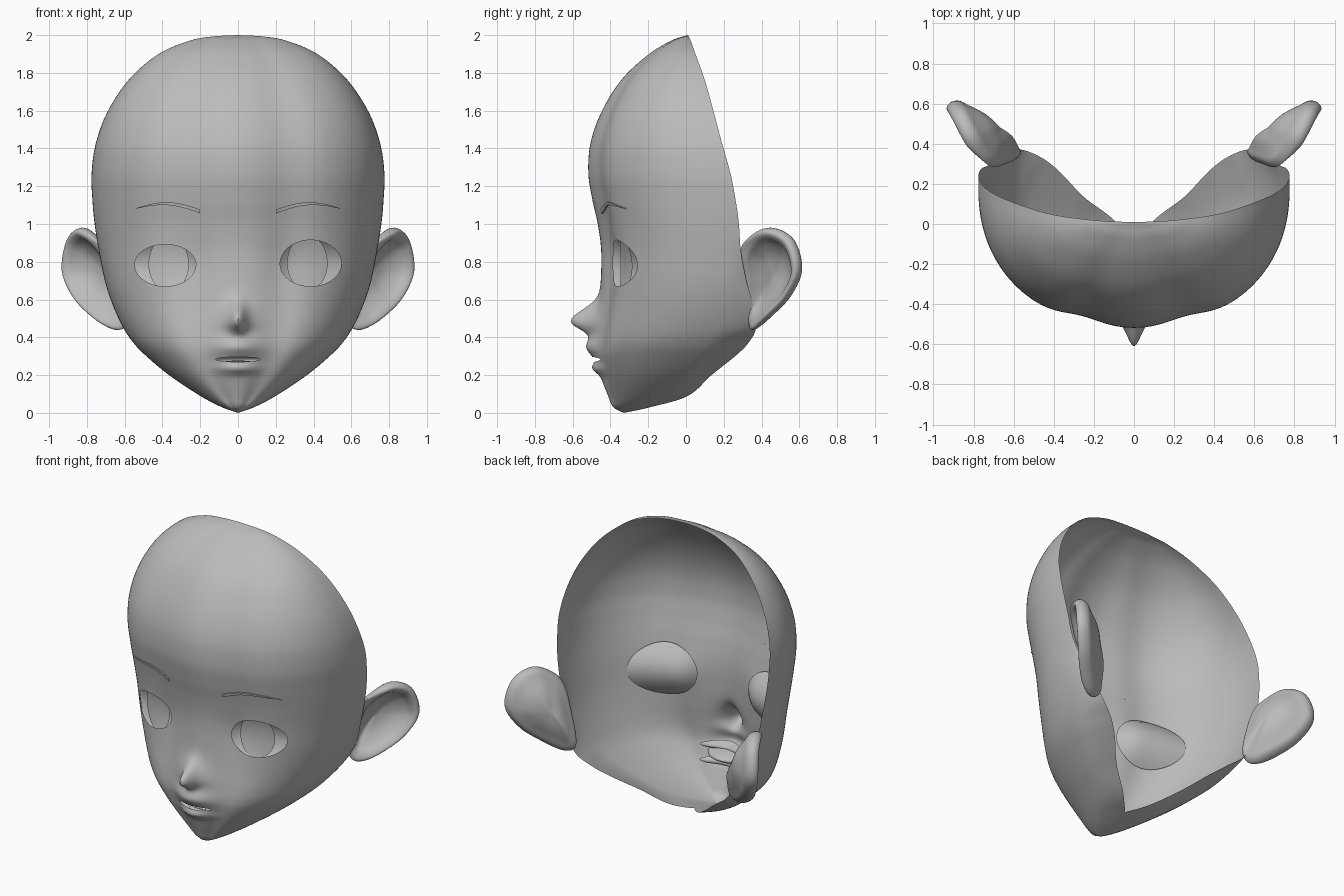
import bpy, bmesh, math
from mathutils import Vector

cube = bpy.data.objects.get("Cube")
if cube:
    bpy.data.objects.remove(cube, do_unlink=True)

grey = bpy.data.materials.new("plain_grey")
grey.use_nodes = True
grey.diffuse_color = (0.5, 0.5, 0.5, 1)
grey.node_tree.nodes["Principled BSDF"].inputs["Base Color"].default_value = (0.5, 0.5, 0.5, 1)

# Head sections: height, half width, front y, widest y, rim y, rim half width
SECTIONS = [
    (0, 0, -.33, -.33, -.33, 0),
    (.03, .085, -.385, -.25, -.19, -.07),
    (.09, .2, -.413, -.14, .01, .09),
    (.2, .365, -.455, -.02, .135, .25),
    (.3, .485, -.485, .06, .26, .37),
    (.37, .553, -.49, .1, .33, .46),
    (.45, .607, -.482, .14, .37, .56),
    (.57, .663, -.463, .17, .355, .63),
    (.7, .705, -.452, .19, .32, .68),
    (.86, .737, -.45, .2, .29, .73),
    (1, .759, -.468, .2, .28, .755),
    (1.13, .771, -.497, .195, .262, .77),
    (1.27, .775, -.518, .175, .235, .775),
    (1.43, .752, -.506, .14, .19, .752),
    (1.6, .688, -.445, .1, .145, .688),
    (1.77, .573, -.337, .06, .097, .573),
    (1.9, .42, -.195, .03, .05, .42),
    (1.97, .258, -.08, .015, .025, .258),
    (1.993, .13, -.015, .012, .014, .13),
    (2, 0, .01, .01, .01, 0),
]


def spline(points, t, closed=False):
    """Smooth curve through points, t counted in points."""
    n = len(points)
    i = int(t) if closed else min(int(t), n - 2)
    f = t - i
    pick = (lambda k: points[k % n]) if closed else (lambda k: points[max(0, min(n - 1, k))])
    quad = zip(pick(i - 1), pick(i), pick(i + 1), pick(i + 2))
    return [b + f / 2 * (c - a + f * (2 * a - 5 * b + 4 * c - d + f * (3 * (b - c) + d - a)))
            for a, b, c, d in quad]


def bell(v, centre, size):
    return math.exp(-((v - centre) / size) ** 2)


def front_y(x, z, w, front, side):
    """Front half of a section: boxy cheeks, flatter brow, nose, lips, sockets."""
    q = min(1, abs(x) / w) if w > 0 else 0
    arc = (1 - q ** 2.2) ** (1 / 2.2) - .045 * bell(q, .34, .18)
    nose = (.085 * bell(x, 0, .04) + .05 * bell(x, 0, .085)) \
        * bell(z, .487, .085 if z > .487 else .06)
    lips = .038 * bell(x, 0, .11) * bell(z, .35, .05) + .03 * bell(x, 0, .1) * bell(z, .235, .03)
    socket = .012 * bell(abs(x), .23, .09) * bell(z, .79, .14)
    return side - (side - front) * arc + socket - nose - lips


def face_y(x, z):
    """Front surface of the face at x, z."""
    low, high = 0, len(SECTIONS) - 1
    for _ in range(24):
        mid = (low + high) / 2
        if spline(SECTIONS, mid)[0] < z:
            low = mid
        else:
            high = mid
    return front_y(x, z, *spline(SECTIONS, low)[1:4])


def finish(name, bm):
    mesh = bpy.data.meshes.new(name)
    bm.to_mesh(mesh)
    bm.free()
    mesh.materials.append(grey)
    mesh.shade_smooth()
    mesh.set_sharp_from_angle(angle=math.radians(60))
    obj = bpy.data.objects.new(name, mesh)
    bpy.context.collection.objects.link(obj)


def grid(rows, wrap=False):
    """Skin a list of equal rows of points."""
    bm = bmesh.new()
    verts = [[bm.verts.new(p) for p in row] for row in rows]
    for a, b in zip(verts, verts[1:]):
        n = len(a)
        for j in range(n if wrap else n - 1):
            k = (j + 1) % n
            bm.faces.new((a[j], a[k], b[k], b[j]))
    bmesh.ops.remove_doubles(bm, verts=bm.verts, dist=.0005)
    return bm


# Openings: centre x, centre z, half width, height above, height below
EYES = {"left": (.385, .79, .162, .125, .12), "right": (-.385, .785, .162, .107, .115)}
MOUTH = (0, .284, .12, .012, .014)


def radius(shape, x, z):
    cx, cz, rx, up, down = shape
    return math.hypot((x - cx) / rx, (z - cz) / (up if z > cz else down))


# Head shell, open at the back
HALF, STEPS, TURN = 90, 10, .8


def head_point(t, u):
    z, w, front, side, rim, rim_w = spline(SECTIONS, t)
    a = abs(u)
    if a <= TURN:
        x = w * math.sin(a / TURN * math.pi / 2)
        y = front_y(x, z, w, front, side)
    else:
        f = (a - TURN) / (1 - TURN)
        x, y = w - (w - max(0, rim_w)) * f * f, side + (rim - side) * f
    return math.copysign(x, u), y, z


total = (len(SECTIONS) - 1) * STEPS
head = grid([[head_point(i / STEPS, j / HALF) for j in range(-HALF, HALF + 1)]
             for i in range(total + 1)])

# Cut the openings and pull their edges onto a clean outline
for shape in (*EYES.values(), MOUTH):
    inside = []
    for f in head.faces:
        c = f.calc_center_median()
        if c.y < -.1 and radius(shape, c.x, c.z) < 1:
            inside.append(f)
    bmesh.ops.delete(head, geom=inside, context="FACES")
    for v in head.verts:
        r = radius(shape, v.co.x, v.co.z)
        if v.is_boundary and v.co.y < -.1 and .3 < r < 1.8:
            x = shape[0] + (v.co.x - shape[0]) / r
            z = shape[1] + (v.co.z - shape[1]) / r
            v.co = (x, face_y(x, z), z)
finish("head_shell", head)


def patch(name, shape, offset, bulge, rings=10, around=48):
    """Curved plate that follows the face, set back by offset and bulge."""
    cx, cz, rx, up, down = shape
    rows = []
    for i in range(rings + 1):
        r = 1 - i / rings
        row = []
        for k in range(around):
            a = 2 * math.pi * k / around
            s = math.sin(a)
            x, z = cx + r * rx * math.cos(a), cz + r * s * (up if s > 0 else down)
            row.append((x, face_y(x, z) + offset + bulge * (1 - r * r), z))
        rows.append(row)
    finish(name, grid(rows, wrap=True))


# Eyes: hollow bowls behind the openings, each with an iris
for side, (cx, cz, rx, up, down) in EYES.items():
    patch(side + "_eye_bowl", (cx, cz, rx * 1.22, .17, .17), .012, .085)
    iris_x = cx - math.copysign(.018, cx)
    patch(side + "_iris", (iris_x, cz, .107, .15, .14), .032, .015)

# Mouth interior: pocket, teeth and tongue
patch("mouth_pocket", (0, .28, .135, .05, .06), .02, .12)
patch("upper_teeth", (0, .325, .17, .03, .025), .05, .03)
patch("lower_teeth", (0, .235, .16, .025, .025), .05, .03)
patch("tongue", (0, .265, .09, .012, .025), .05, .03)

# Eyebrows: thin tapering strips standing on the skin
for side, sign in (("left", 1), ("right", -1)):
    rows = [[], [], [], []]
    for i in range(25):
        s = i / 24
        x = sign * (.2 + .345 * s)
        z = 1.066 + .015 * s + .034 * math.sin(math.pi * s)
        half = .001 + .009 * (1 - s * s)
        for row, edge, lift in zip(rows, (-half, -half, half, half), (0, .009, .009, 0)):
            row.append((x, face_y(x, z + edge) - lift, z + edge))
    finish(side + "_eyebrow", grid(rows if sign > 0 else rows[::-1]))

# Ears: an outline skinned through a rolled rim and a deep hollow
EAR = [(.71, .285, .85), (.77, .34, .935), (.833, .445, .98), (.893, .56, .92), (.917, .605, .76),
       (.86, .55, .62), (.77, .46, .52), (.65, .36, .44), (.585, .33, .49), (.64, .3, .68)]
ROLL = [(0, -.105), (.4, -.095), (.75, -.06), (.93, -.04), (1, -.005), (.97, .025),
        (.9, .035), (.8, .02), (.68, -.015), (.4, -.055), (0, -.07)]
centre = Vector((.75, .42, .72))
normal = Vector((.8, -.57, -.15)).normalized()
outline = [Vector(spline(EAR, k / 5, True)) for k in range(len(EAR) * 5)]
ear_rows = []
for i in range((len(ROLL) - 1) * 3 + 1):
    scale, lift = spline(ROLL, i / 3)
    row = []
    for p in outline:
        # The raised rim fades out where the ear meets the head
        fade = max(0, min(1, (p.y - .29) / .12)) if lift > 0 else 1
        row.append(centre + (p - centre) * scale + normal * lift * fade)
    ear_rows.append(row)
for side, sign in (("left", 1), ("right", -1)):
    bm = grid([[(sign * p.x, p.y, p.z) for p in row] for row in ear_rows], wrap=True)
    bmesh.ops.recalc_face_normals(bm, faces=bm.faces)
    finish(side + "_ear", bm)
